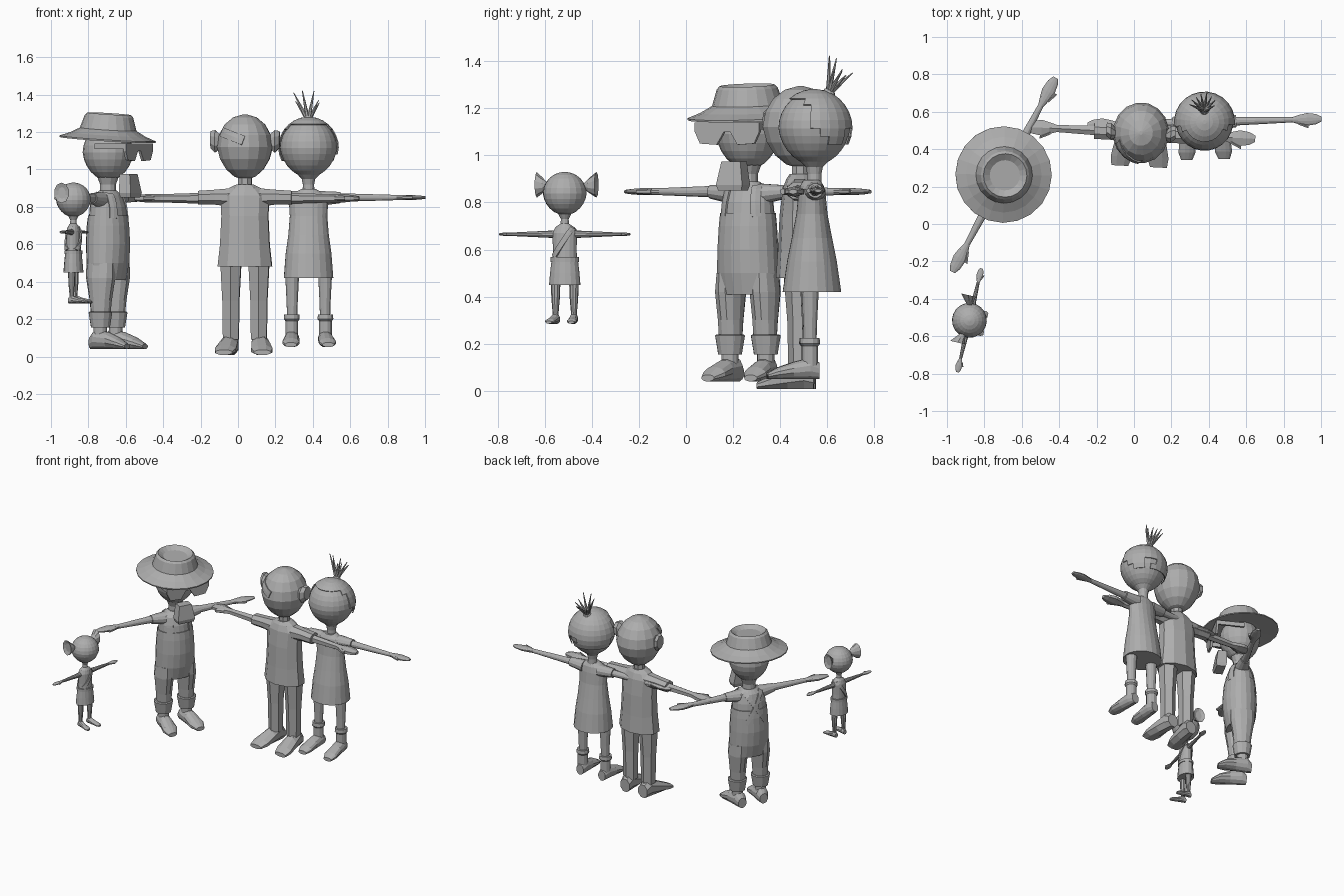
import bpy, bmesh, math, random
from mathutils import Matrix, Vector

if "Cube" in bpy.data.objects:
    bpy.data.objects.remove(bpy.data.objects["Cube"])

random.seed(4)
grey = bpy.data.materials.new("plain_grey")
grey.diffuse_color = (0.42, 0.42, 0.42, 1)
grey.use_nodes = True
grey.node_tree.nodes["Principled BSDF"].inputs["Base Color"].default_value = grey.diffuse_color
place = Matrix()
PLANE = {'z': (0, 1), 'x': (1, 2), 'y': (0, 2)}


def finish(bm, name, pre=Matrix(), solid=0):
    bmesh.ops.recalc_face_normals(bm, faces=bm.faces)
    bm.transform(place @ pre)
    me = bpy.data.meshes.new(name)
    bm.to_mesh(me)
    bm.free()
    me.materials.append(grey)
    ob = bpy.data.objects.new(name, me)
    bpy.context.collection.objects.link(ob)
    if solid:
        m = ob.modifiers.new("thickness", 'SOLIDIFY')
        m.thickness, m.offset = solid, 0
    return ob


def loft(name, rings, n=16, axis='z', keep=None, pre=Matrix(), solid=0):
    """Skin elliptical rings (x, y, z, radius_u, radius_v)."""
    bm = bmesh.new()
    u, v = PLANE[axis]
    k = 1 / math.cos(math.pi / n)
    loops = []
    for r in rings:
        loop = []
        for j in range(n):
            a = (j + .5) * 2 * math.pi / n
            p = list(r[:3])
            p[u] += r[3] * k * math.cos(a)
            p[v] += r[4] * k * math.sin(a)
            loop.append(bm.verts.new(p))
        loops.append(loop)
    for a, b in zip(loops, loops[1:]):
        for j in range(n):
            bm.faces.new((a[j], a[(j + 1) % n], b[(j + 1) % n], b[j]))
    bm.faces.new(loops[0])
    bm.faces.new(loops[-1])
    if keep:
        bad = [f for f in bm.faces if not keep(f.calc_center_median())]
        bmesh.ops.delete(bm, geom=bad, context='FACES')
    return finish(bm, name, pre, solid)


def lathe(name, prof, n=16, **kw):
    return loft(name, [(0, 0, z, r, r) for z, r in prof], n, **kw)


def body(rows, y=0):
    return [(0, y, z, rx, ry) for z, rx, ry in rows]


def egg(z, r, h, taper=0.0, m=12, ry=None, y=0):
    """Head rings, bottom to top, with a narrowed chin."""
    out = []
    for i in range(m + 1):
        a = math.pi * (0.02 + 0.96 * i / m)
        c = -math.cos(a)
        f = math.sin(a) * (1 + taper * min(c, 0))
        out.append((0, y, z + h * c, r * f, (ry or r) * f))
    return out


def strap(name, rings, p0, p1, width, side, steps=8):
    """Thin band lying on a lofted body from p0 to p1 (x, z)."""
    def surf(x, z):
        for a, b in zip(rings, rings[1:]):
            if a[2] <= z <= b[2]:
                t = (z - a[2]) / (b[2] - a[2])
                rx, ry = (a[i] + t * (b[i] - a[i]) for i in (3, 4))
                return a[1] + side * (ry * math.sqrt(max(0, 1 - (x / rx) ** 2)) + .004)
        return 0
    bm = bmesh.new()
    d = Vector((p1[0] - p0[0], p1[1] - p0[1]))
    q = Vector((-d.y, d.x)).normalized() * width / 2
    prev = None
    for i in range(steps + 1):
        c = Vector(p0) + d * i / steps
        row = [bm.verts.new((w.x, surf(w.x, w.y), w.y)) for w in (c - q, c, c + q)]
        if prev:
            for j in (0, 1):
                bm.faces.new((prev[j], prev[j + 1], row[j + 1], row[j]))
        prev = row
    return finish(bm, name, solid=.009)


def prism(name, pts, y0, y1):
    bm = bmesh.new()
    f = bm.faces.new([bm.verts.new((x, y0, z)) for x, z in pts])
    g = bmesh.ops.extrude_face_region(bm, geom=[f])['geom']
    bmesh.ops.translate(bm, vec=(0, y1 - y0, 0),
                        verts=[e for e in g if isinstance(e, bmesh.types.BMVert)])
    bmesh.ops.triangulate(bm, faces=[f for f in bm.faces if len(f.verts) > 4])
    return finish(bm, name)


def arms(who, z, start, wrist, end, r0, r1, palm, n=12):
    """Straight arms with flat mitten hands and thumbs."""
    L = end - wrist
    for s in (-1, 1):
        rows = [(start, r0, r0), ((start + wrist) / 2, (r0 + r1) / 2, (r0 + r1) / 2),
                (wrist, r1, r1), (wrist + .25 * L, palm * .75, r1), (wrist + .5 * L, palm, r1),
                (wrist + .82 * L, palm * .8, r1 * .75), (end, palm * .4, r1 * .5)]
        loft(who + "_arm", [(s * x, 0, z, a, b) for x, a, b in rows], n, 'x')
        loft(who + "_thumb", [(s * (wrist + .2 * L), -palm * .5, z, palm * .3, r1 * .7),
                              (s * (wrist + .55 * L), -palm * 1.15, z, palm * .25, r1 * .6)], 6, 'x')


def feet(who, x, base, rows, n=12, splay=0.1):
    """Shoes from heel to toe; rows are (y, half width, half height)."""
    for s in (-1, 1):
        loft(who + "_foot", [(s * (x - splay * y), y, base + h, w, h) for y, w, h in rows], n, 'y')


def legs(name, x, rows, n=12, y=0):
    for s in (-1, 1):
        loft(name, [(s * x, y, z, rx, ry) for z, rx, ry in rows], n)


def stand(x, y, deg):
    global place
    place = Matrix.Translation((x, y, 0)) @ Matrix.Rotation(math.radians(deg), 4, 'Z')


# --- low-poly man in a loose shirt
stand(.037, .487, -3)
head = egg(1.12, .148, .175, .12, 8, .16)
loft("man_head", head, 16)
strap("man_brow_band", head, (-.12, 1.2), (0, 1.155), .05, -1)
for s in (-1, 1):
    loft("man_ear", [(s * .13, -.01, 1.15, .02, .035), (s * .16, .0, 1.15, .045, .06),
                     (s * .185, .01, 1.16, .035, .045)], 8, 'x')
    loft("man_sleeve", [(s * .07, 0, .85, .055, .05), (s * .16, 0, .852, .045, .04),
                        (s * .25, 0, .85, .045, .036)], 8, 'x')
lathe("man_neck", [(.88, .036), (.98, .036)], 8)
loft("man_shirt", body([(.48, .145, .1), (.6, .132, .092), (.75, .125, .085),
                        (.86, .13, .072), (.9, .085, .058), (.92, .045, .045)]), 10)
arms("man", .846, .2, .45, .612, .026, .019, .042, 6)
legs("man_trouser_leg", .075, [(.09, .042, .042), (.3, .045, .046), (.5, .055, .06)], 6)
feet("man", .082, 0.008, [(.06, .038, .045), (.02, .043, .06), (-.05, .05, .045),
                          (-.13, .057, .026), (-.18, .045, .014)], 8, .12)

# --- woman in a dress with a spiky topknot
stand(.377, .545, 1.5)
loft("woman_head", egg(1.115, .152, .157, .1, 14), 24)
lathe("woman_neck", [(.87, .032), (.92, .03), (.95, .036), (.985, .07), (1.01, .1)], 16)


def hair_zone(c):
    tooth = int((math.atan2(c.y, c.x) + math.pi) / (2 * math.pi) * 24) % 4 == 0
    return (c.y > -.035 or c.z > 1.235) and c.z > (1.12 if tooth else 1.06)


loft("woman_hair", egg(1.115, .159, .164, .05, 14), 24, keep=hair_zone, solid=.006)
base = Vector((0, .06, 1.26))
lathe("woman_hair_tie", [(1.235, .03), (1.265, .026), (1.285, .015)], 10,
      pre=Matrix.Translation((0, .06, 0)))
for i in range(10):
    a = 2 * math.pi * i / 10
    d = Vector((.6 * math.cos(a), .55 + .55 * math.sin(a), .95))
    size = random.uniform(.11, .18)
    bm = bmesh.new()
    bmesh.ops.create_cone(bm, cap_ends=True, segments=6, radius1=.013, radius2=.002, depth=size)
    finish(bm, "woman_hair_spike", Matrix.Translation(base + d.normalized() * size / 2)
           @ d.to_track_quat('Z', 'Y').to_matrix().to_4x4())
loft("woman_dress", body([(.42, .132, .124), (.55, .122, .105), (.65, .108, .085),
                          (.75, .1, .066), (.83, .105, .058), (.87, .085, .05),
                          (.895, .04, .036)], -.01), 20)
for s in (-1, 1):
    loft("woman_sleeve", [(s * .06, 0, .845, .045, .04), (s * .17, 0, .85, .032, .03)], 12, 'x')
arms("woman", .85, .12, .47, .625, .024, .014, .034)
legs("woman_leg", .088, [(.18, .026, .026), (.3, .03, .03), (.46, .038, .038)], y=-.02)
legs("woman_boot_shaft", .09, [(.1, .034, .034), (.19, .034, .034), (.2, .042, .042),
                               (.225, .04, .04)], y=-.02)
feet("woman", .088, .05, [(.02, .028, .035), (-.02, .038, .045), (-.09, .042, .036),
                          (-.16, .046, .024), (-.2, .03, .013)], splay=.06)

# --- farmer in dungarees with hat, dark glasses and chin beard
stand(-.695, .263, 62)
loft("farmer_head", egg(1.09, .134, .15, .1), 20)
lathe("farmer_neck", [(.86, .045), (.92, .042), (.97, .06)], 12)
tilt = Matrix.Translation((0, 0, 1.2)) @ Matrix.Rotation(math.radians(4), 4, 'X') \
    @ Matrix.Translation((0, 0, -1.2))
lathe("farmer_hat", [(1.17, .13), (1.158, .255), (1.166, .255), (1.187, .2), (1.215, .15),
                     (1.285, .128), (1.298, .115), (1.275, .08)], 20, pre=tilt)
prism("farmer_glasses", [(-.155, 1.14), (-.155, 1.1), (-.13, 1.05), (-.05, 1.045), (-.015, 1.1),
                         (.015, 1.1), (.05, 1.045), (.13, 1.05), (.155, 1.1), (.155, 1.14)], -.19, -.175)
for s in (-1, 1):
    prism("farmer_glasses_temple", [(s * .155, 1.14), (s * .155, 1.11),
                                    (s * .142, 1.11), (s * .142, 1.14)], -.18, -.0)
loft("farmer_beard", [(0, -.135, .85, .055, .03), (0, -.135, .875, .063, .036),
                      (0, -.125, .975, .045, .03)], 4)
torso = body([(.41, .12, .08), (.5, .13, .1), (.6, .126, .107), (.7, .12, .102),
              (.8, .112, .09), (.86, .098, .07), (.888, .05, .045)])
loft("farmer_shirt", torso, 20)
loft("farmer_dungarees", [(x, y, z, a + .006, b + .006) for x, y, z, a, b in torso[:4]]
     + [(0, 0, .755, .121, .101)], 20)
for s in (-1, 1):
    strap("farmer_front_strap", torso, (s * .078, .74), (s * .066, .872), .035, -1)
    strap("farmer_back_strap", torso, (s * .06, .872), (-s * .07, .66), .028, 1)
    loft("farmer_sleeve", [(s * .06, 0, .835, .05, .045), (s * .18, 0, .845, .03, .028)], 12, 'x')
arms("farmer", .846, .12, .42, .588, .026, .015, .036)
legs("farmer_trouser_leg", .083, [(.17, .046, .046), (.3, .052, .06), (.42, .06, .08), (.5, .05, .08)])
legs("farmer_cuff", .086, [(.155, .05, .05), (.235, .063, .063), (.24, .056, .056)])
legs("farmer_ankle", .086, [(.08, .036, .036), (.17, .036, .036)])
feet("farmer", .086, .04, [(.06, .03, .035), (.03, .042, .052), (-.05, .046, .045),
                           (-.12, .052, .03), (-.17, .03, .014)])

# --- small girl with bunches and a sash
stand(-.88, -.515, 77)
loft("girl_head", egg(.838, .092, .092, .08), 20)
lathe("girl_neck", [(.69, .018), (.73, .016), (.75, .026), (.77, .05)], 12)
for s in (-1, 1):
    loft("girl_bunch", [(s * .08, .02, .87, .012, .012), (s * .1, .025, .872, .025, .03),
                        (s * .13, .035, .875, .04, .052), (s * .122, .035, .875, .02, .03)], 10, 'x')
top = body([(.54, .052, .04), (.6, .05, .038), (.67, .052, .036), (.695, .04, .028), (.71, .018, .018)])
loft("girl_top", top, 16)
strap("girl_sash", top, (.038, .69), (-.04, .57), .022, -1)
strap("girl_sash_back", top, (.038, .69), (-.04, .57), .022, 1)
loft("girl_skirt", body([(.45, .066, .052), (.5, .062, .048), (.56, .055, .042)]), 16)
loft("girl_belt", body([(.548, .06, .047), (.568, .06, .047)]), 16)
arms("girl", .665, .03, .21, .285, .016, .008, .018, 10)
legs("girl_leg", .04, [(.3, .013, .013), (.33, .012, .012), (.39, .017, .017), (.47, .02, .02)], 10)
feet("girl", .04, .285, [(.018, .014, .015), (.0, .018, .022), (-.04, .019, .014),
                         (-.075, .021, .01), (-.09, .012, .006)], 10, .1)
